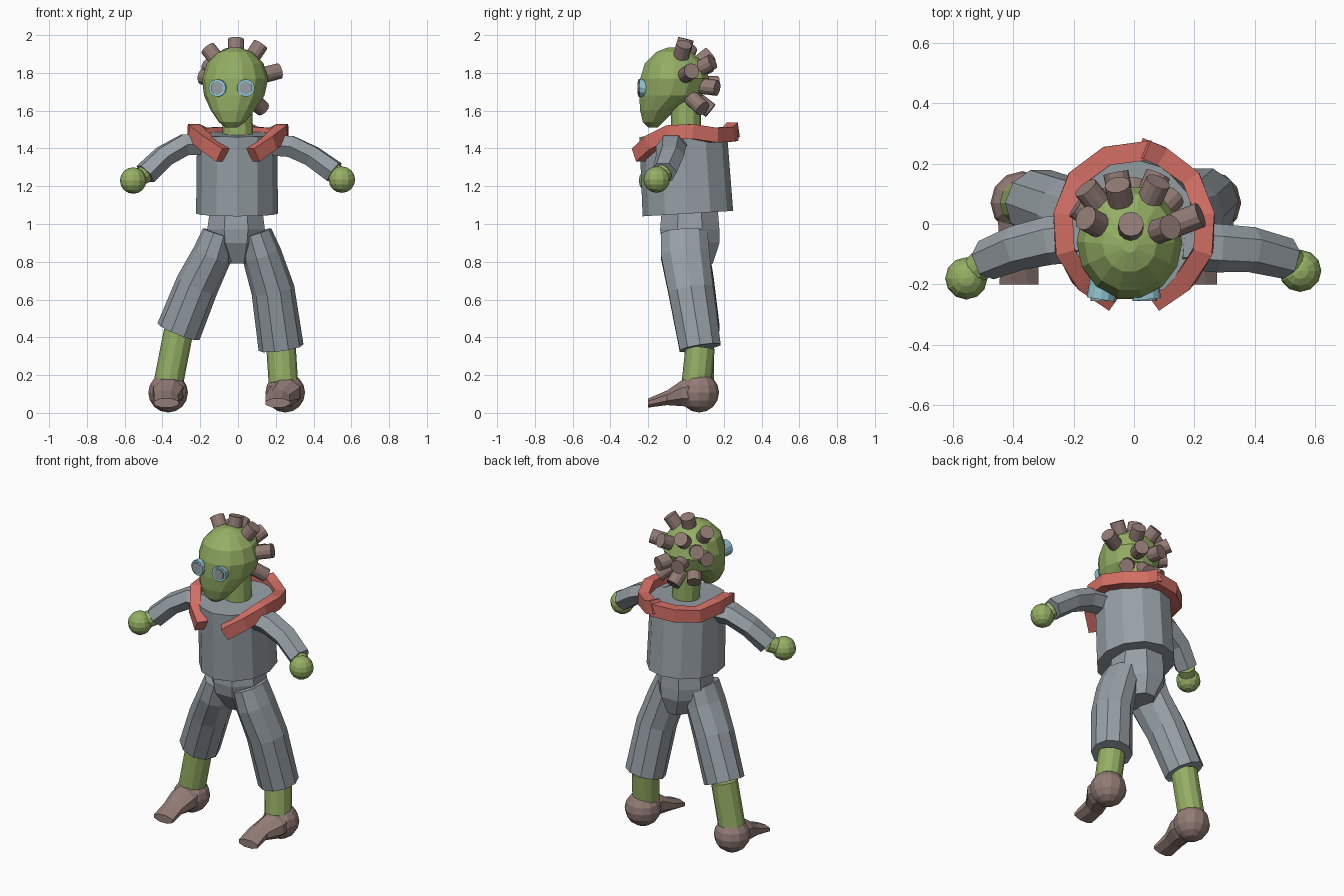
import bpy, bmesh, math
from mathutils import Vector

cube = bpy.data.objects.get("Cube")
if cube:
    bpy.data.objects.remove(cube, do_unlink=True)


def material(name, rgb):
    m = bpy.data.materials.new(name)
    m.use_nodes = True
    m.diffuse_color = (*rgb, 1)
    m.node_tree.nodes["Principled BSDF"].inputs["Base Color"].default_value = (*rgb, 1)
    return m


GREEN = material("skin green", (0.30, 0.43, 0.13))
GREY = material("cloth grey", (0.31, 0.35, 0.38))
BROWN = material("brown", (0.29, 0.20, 0.18))
RED = material("collar red", (0.66, 0.16, 0.13))
CYAN = material("goggle cyan", (0.28, 0.55, 0.62))


def finish(name, mat, bm):
    bmesh.ops.recalc_face_normals(bm, faces=bm.faces)
    mesh = bpy.data.meshes.new(name)
    bm.to_mesh(mesh)
    bm.free()
    mesh.materials.append(mat)
    ob = bpy.data.objects.new(name, mesh)
    bpy.context.collection.objects.link(ob)
    return ob


def loft(name, mat, rings, sides=12, axis=None, up=(0, 0, 1), phase=0.0):
    """Skin rings of (centre, side radius, up radius); rings face the path unless axis is set."""
    bm = bmesh.new()
    pts = [Vector(r[0]) for r in rings]
    loops = []
    for i, (_, ra, rb) in enumerate(rings):
        ahead, behind = pts[min(i + 1, len(pts) - 1)], pts[max(i - 1, 0)]
        t = Vector(axis) if axis else (ahead - behind).normalized()
        side = t.cross(Vector(up)).normalized()
        top = side.cross(t).normalized()
        loop = []
        for k in range(sides):
            a = 2 * math.pi * (k + phase) / sides
            loop.append(bm.verts.new(pts[i] + side * ra * math.cos(a) + top * rb * math.sin(a)))
        loops.append(loop)
    for a, b in zip(loops, loops[1:]):
        for k in range(sides):
            n = (k + 1) % sides
            bm.faces.new((a[k], a[n], b[n], b[k]))
    bm.faces.new(loops[0])
    bm.faces.new(loops[-1])
    return finish(name, mat, bm)


def rod(name, mat, a, b, r, sides=12):
    up = (0, 1, 0) if abs(a[2] - b[2]) > abs(a[1] - b[1]) else (0, 0, 1)
    return loft(name, mat, [(a, r, r), (b, r, r)], sides, up=up)


def ball(name, mat, centre, r):
    bm = bmesh.new()
    bmesh.ops.create_uvsphere(bm, u_segments=12, v_segments=8, radius=r)
    bmesh.ops.translate(bm, verts=bm.verts, vec=centre)
    return finish(name, mat, bm)


UPRIGHT = dict(axis=(0, 0, 1), up=(0, 1, 0))

# Jacket body, leaning forward a little
loft("jacket", GREY, [((-0.005, 0.01, 1.055), 0.217, 0.24),
                      ((-0.005, -0.015, 1.475), 0.212, 0.232)],
     12, axis=(0, -0.06, 1), up=(0, 1, 0))

# Trouser seat
loft("trouser_seat", GREY, [((-0.01, 0.02, 1.08), 0.15, 0.16),
                            ((-0.01, 0.02, 0.97), 0.165, 0.17),
                            ((-0.01, 0.025, 0.90), 0.15, 0.165),
                            ((0, 0.04, 0.79), 0.08, 0.11)], 8, phase=0.5, **UPRIGHT)

# Neck and egg-shaped head with a forward chin
rod("neck", GREEN, (0, 0, 1.44), (-0.005, 0, 1.68), 0.08)
loft("head", GREEN, [((-0.035, -0.175, 1.51), 0.03, 0.025),
                     ((-0.032, -0.175, 1.54), 0.07, 0.055),
                     ((-0.028, -0.15, 1.60), 0.115, 0.095),
                     ((-0.02, -0.08, 1.68), 0.16, 0.172),
                     ((-0.015, -0.06, 1.77), 0.175, 0.187),
                     ((-0.015, -0.06, 1.85), 0.15, 0.162),
                     ((-0.015, -0.065, 1.91), 0.09, 0.095),
                     ((-0.015, -0.07, 1.935), 0.025, 0.025)], 14, **UPRIGHT)

# Goggles
for side, x, turn in (("right", -0.11, -0.012), ("left", 0.042, 0.008)):
    rod(side + "_goggle", CYAN, (x - turn, -0.18, 1.72), (x, -0.25, 1.72), 0.047)
    rod(side + "_lens", GREY, (x, -0.245, 1.72), (x, -0.255, 1.72), 0.034)

# Hair pegs radiating from the skull, given by their tips
head_centre = Vector((-0.015, -0.06, 1.75))
tips = [(-0.01, 0.0, 1.98), (-0.16, 0.02, 1.93), (0.12, -0.01, 1.95), (0.22, 0.03, 1.81),
        (-0.16, 0.12, 1.84), (-0.055, 0.13, 1.90), (0.08, 0.14, 1.86), (-0.06, 0.17, 1.74),
        (0.08, 0.165, 1.72), (0.13, 0.09, 1.61), (-0.19, 0.06, 1.78), (-0.12, 0.09, 1.63),
        (0.0, 0.13, 1.60)]
for i, tip in enumerate(tips):
    tip = Vector(tip)
    base = tip + (head_centre - tip).normalized() * 0.11
    rod("hair_peg_%d" % (i + 1), BROWN, base, tip, 0.042)

# Collar: two bands lapping at the back
collar = [(0.08, -0.25, 1.365), (0.17, -0.185, 1.43), (0.23, -0.085, 1.485),
          (0.235, 0.03, 1.49), (0.19, 0.15, 1.47), (0.09, 0.225, 1.475)]
for side, s, end in (("right", -1, (0.06, 0.245, 1.48)), ("left", 1, (0.03, 0.25, 1.50))):
    path = [(s * x, y, z) for x, y, z in collar] + [end]
    loft(side + "_collar", RED, [(p, 0.045, 0.055) for p in path], 4, phase=0.5)

# Sleeves, wrists and hands
arms = {
    "right": [(-0.16, -0.045, 1.42), (-0.28, -0.055, 1.42), (-0.39, -0.08, 1.36),
              (-0.49, -0.12, 1.265), (-0.555, -0.18, 1.23)],
    "left": [(0.16, -0.07, 1.42), (0.28, -0.08, 1.41), (0.39, -0.085, 1.36),
             (0.51, -0.115, 1.275), (0.55, -0.155, 1.235)],
}
for side, path in arms.items():
    radii = ((0.08, 0.065), (0.08, 0.065), (0.075, 0.062), (0.068, 0.065))
    loft(side + "_sleeve", GREY, [(p, *r) for p, r in zip(path, radii)], 6)
    rod(side + "_wrist", GREEN, path[3], path[4], 0.048)
    ball(side + "_hand", GREEN, path[4], 0.07)

# Trouser legs, shins and shoes
legs = {
    "right": ([(-0.10, -0.01, 0.95), (-0.135, -0.005, 0.84), (-0.215, 0.03, 0.68),
               (-0.315, 0.07, 0.43)], (-0.368, 0.07, 0.16), -0.37),
    "left": ([(0.09, -0.01, 0.95), (0.125, -0.005, 0.84), (0.185, 0.025, 0.65),
              (0.228, 0.075, 0.345)], (0.24, 0.055, 0.16), 0.25),
}
for side, (path, ankle, x) in legs.items():
    radii = ((0.09, 0.13), (0.105, 0.135), (0.115, 0.125), (0.12, 0.115))
    loft(side + "_trouser_leg", GREY, [(p, *r) for p, r in zip(path, radii)], 10, up=(0, 1, 0))
    rod(side + "_shin", GREEN, path[3], ankle, 0.078)
    ball(side + "_heel", BROWN, (x, 0.07, 0.107), 0.105)
    toe = x - 0.01 if side == "right" else x - 0.04
    loft(side + "_shoe_toe", BROWN, [((x, 0.07, 0.11), 0.09, 0.09),
                                     ((x, -0.02, 0.105), 0.085, 0.075),
                                     ((toe, -0.10, 0.08), 0.068, 0.042),
                                     ((toe, -0.20, 0.052), 0.07, 0.026)],
         8, axis=(0, -1, 0), phase=0.5)
